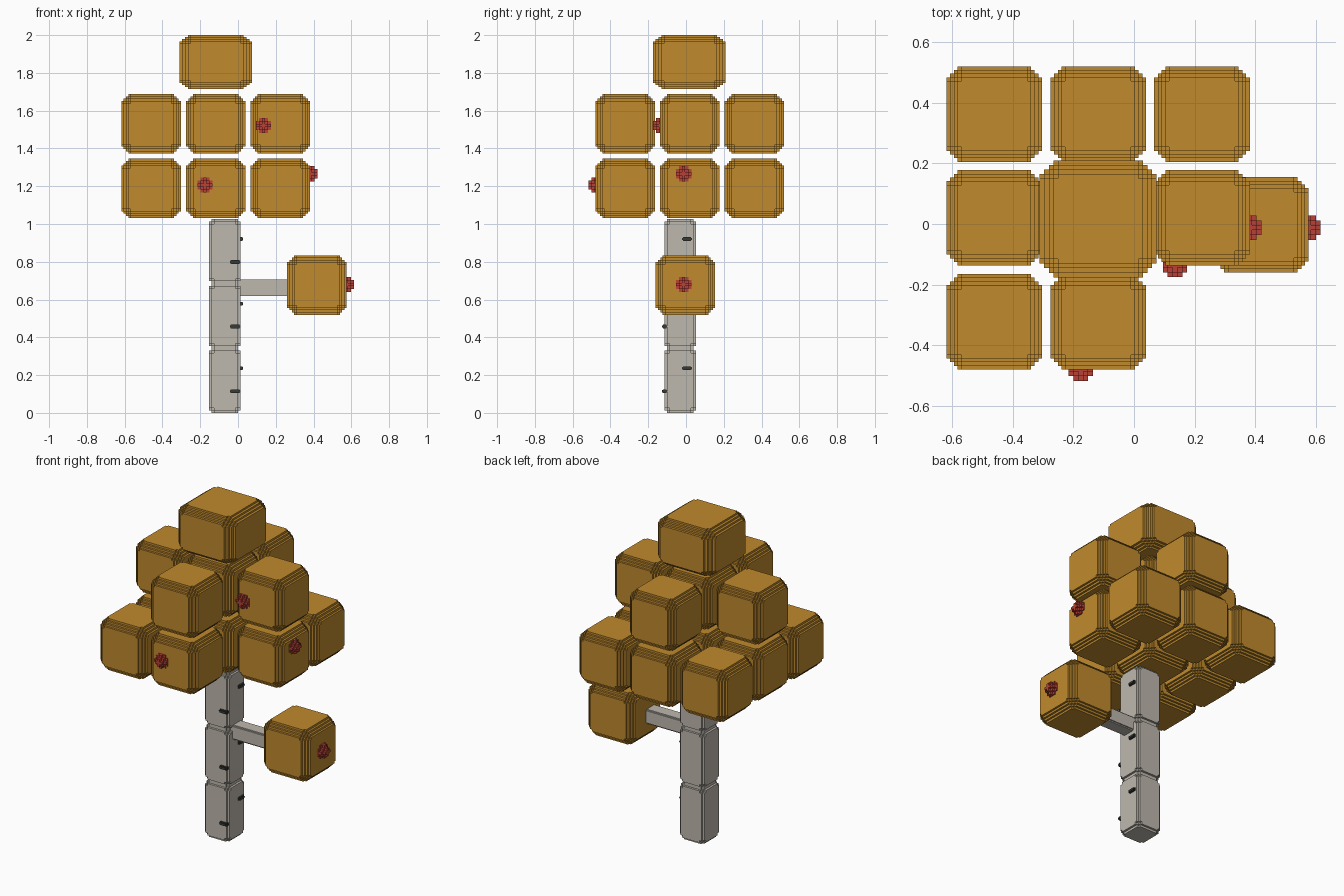
import bpy, bmesh, itertools, math
from mathutils import Vector

if "Cube" in bpy.data.objects:
    bpy.data.objects.remove(bpy.data.objects["Cube"], do_unlink=True)


def material(name, rgb):
    mat = bpy.data.materials.new(name)
    mat.use_nodes = True
    mat.diffuse_color = (*rgb, 1)
    mat.node_tree.nodes["Principled BSDF"].inputs["Base Color"].default_value = (*rgb, 1)
    return mat


GOLD = material("golden leaf", (0.53, 0.255, 0.026))
BARK = material("pale bark", (0.515, 0.48, 0.42))
RED = material("fruit red", (0.49, 0.05, 0.035))
DARK = material("dark bark mark", (0.04, 0.04, 0.036))


def stepped_mesh(name, size, step, cuts, mat):
    """Box whose edges and corners are rounded off in square stair steps."""
    last = 2 * (cuts + 1)

    def filled(cell):
        if min(cell) < 0 or max(cell) > last:
            return False
        a, b, c = sorted(min(i, last - i) for i in cell)
        return a + b >= cuts and a + b + c >= 2 * cuts + 1

    def coord(axis, i):
        half = size[axis] / 2
        return i * step[axis] - half if i <= cuts + 1 else half - (last + 1 - i) * step[axis]

    bm = bmesh.new()
    cache = {}

    def vert(key):
        if key not in cache:
            cache[key] = bm.verts.new([coord(a, key[a]) for a in range(3)])
        return cache[key]

    for cell in itertools.product(range(last + 1), repeat=3):
        if not filled(cell):
            continue
        for axis, side in itertools.product(range(3), (0, 1)):
            beside = list(cell)
            beside[axis] += 2 * side - 1
            if filled(beside):
                continue
            u, v = (axis + 1) % 3, (axis + 2) % 3
            corners = []
            for du, dv in ((0, 0), (1, 0), (1, 1), (0, 1)):
                key = list(cell)
                key[axis] += side
                key[u] += du
                key[v] += dv
                corners.append(vert(tuple(key)))
            bm.faces.new(corners if side else corners[::-1])
    # Merge the flat cells into whole panels
    bmesh.ops.dissolve_limit(bm, angle_limit=math.radians(1), verts=bm.verts, edges=bm.edges)
    mesh = bpy.data.meshes.new(name)
    bm.to_mesh(mesh)
    bm.free()
    mesh.materials.append(mat)
    return mesh


def place(name, mesh, location):
    obj = bpy.data.objects.new(name, mesh)
    obj.location = Vector(location)
    bpy.context.collection.objects.link(obj)
    return obj


# Foliage: a lower square missing one corner, and an upper cross
leaf = stepped_mesh("leaf_block", (0.315,) * 3, (0.0122,) * 3, 3, GOLD)
center, gap = Vector((-0.118, 0.02, 1.188)), 0.342
for i, j, k in itertools.product((-1, 0, 1), (-1, 0, 1), (0, 1)):
    missing = (i, j) == (1, -1) if k == 0 else abs(i) + abs(j) == 2
    if not missing:
        place("leaf_block", leaf, center + gap * Vector((i, j, k)))
place("branch_leaf_block", leaf, (0.418, -0.003, 0.677))
crown = stepped_mesh("crown_leaf_block", (0.385, 0.385, 0.287), (0.0149, 0.0149, 0.011), 3, GOLD)
place("crown_leaf_block", crown, (-0.118, 0.017, 1.857))

# Trunk segments and side branch
trunk = stepped_mesh("trunk_segment", (0.167, 0.165, 0.342), (0.013,) * 3, 1, BARK)
for n in range(3):
    place("trunk_segment", trunk, (-0.07, -0.03, 0.171 + 0.342 * n))
branch = stepped_mesh("side_branch", (0.31, 0.085, 0.088), (0.007,) * 3, 1, BARK)
place("side_branch", branch, (0.145, -0.03, 0.662))

# Bark marks on the front and left side of every trunk segment
front_mark = stepped_mesh("front_bark_mark", (0.056, 0.026, 0.02), (0.004,) * 3, 1, DARK)
side_mark = stepped_mesh("side_bark_mark", (0.026, 0.052, 0.02), (0.004,) * 3, 1, DARK)
for n in range(3):
    place("front_bark_mark", front_mark, (-0.015, -0.113, 0.115 + 0.342 * n))
    place("side_bark_mark", side_mark, (0.014, 0.005, 0.236 + 0.342 * n))

# Fruits half sunk into the leaf faces
fruit = stepped_mesh("fruit", (0.08,) * 3, (0.016,) * 3, 1, RED)
for spot in ((0.135, -0.135, 1.522), (-0.175, -0.477, 1.206),
             (0.38, -0.012, 1.266), (0.575, -0.012, 0.68)):
    place("fruit", fruit, spot)
